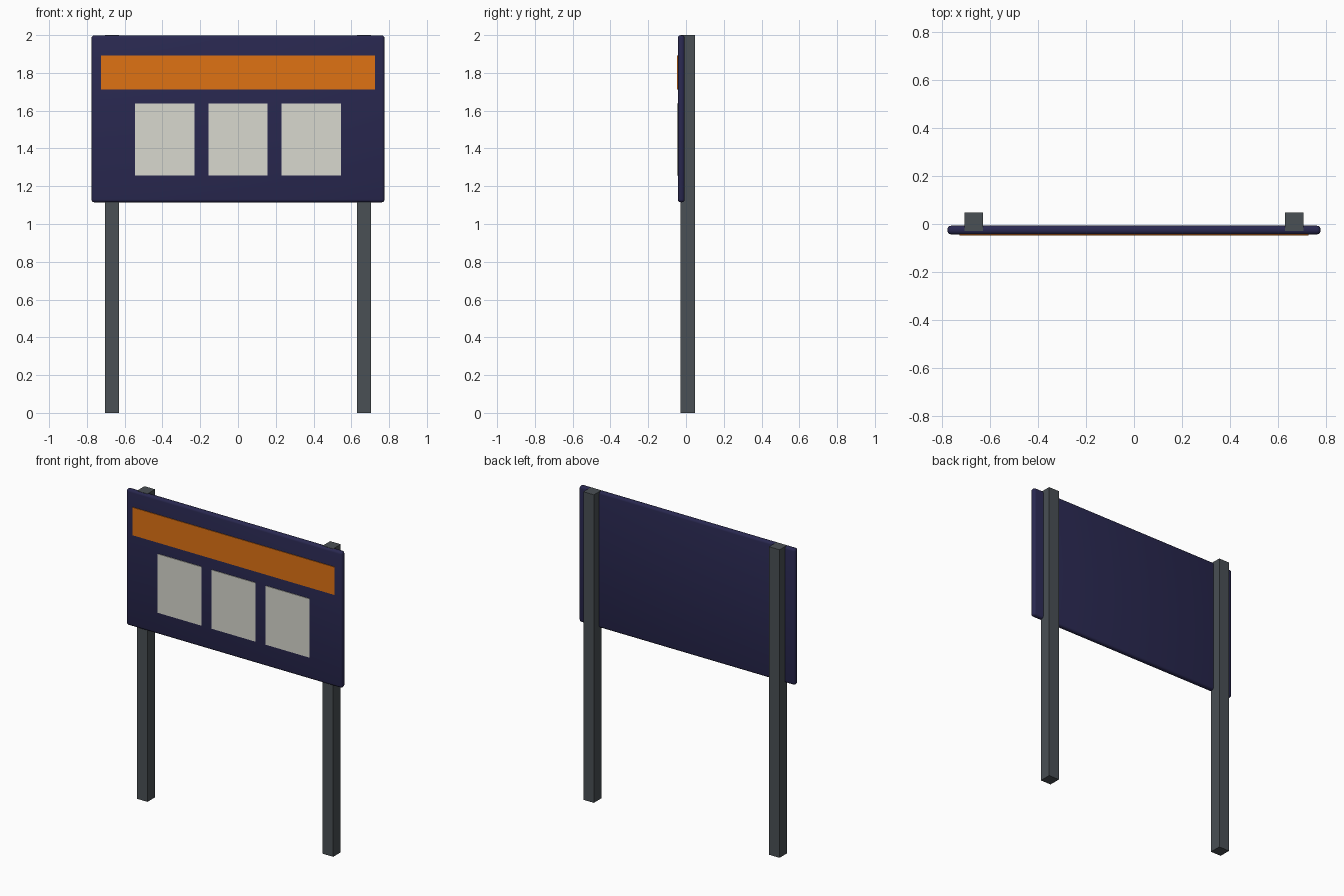
import bpy
import math

cube = bpy.data.objects.get("Cube")
if cube:
    bpy.data.objects.remove(cube, do_unlink=True)


def material(name, rgb):
    mat = bpy.data.materials.new(name)
    mat.use_nodes = True
    colour = (*rgb, 1.0)
    mat.diffuse_color = colour
    mat.node_tree.nodes["Principled BSDF"].inputs["Base Color"].default_value = colour
    return mat


def box(name, x, y, z, mat):
    """Box given by its (low, high) extents on each axis."""
    spans = (x, y, z)
    bpy.ops.mesh.primitive_cube_add(size=1, location=[(a + b) / 2 for a, b in spans])
    obj = bpy.context.object
    obj.name = name
    obj.scale = [b - a for a, b in spans]
    bpy.ops.object.transform_apply(location=False, rotation=False, scale=True)
    obj.data.materials.append(mat)
    return obj


navy = material("navy board", (0.022, 0.021, 0.08))
grey = material("dark grey metal", (0.068, 0.08, 0.09))
orange = material("orange header", (0.74, 0.17, 0.007))
paper = material("off white paper", (0.69, 0.69, 0.62))

# Board with rounded rim
board = box("board", (-0.776, 0.776), (-0.043, -0.007), (1.115, 1.999), navy)
bevel = board.modifiers.new("rounded rim", "BEVEL")
bevel.width = 0.015
bevel.segments = 3
bpy.ops.object.modifier_apply(modifier=bevel.name)
bpy.ops.object.shade_smooth_by_angle(angle=math.radians(50))

# Square posts behind the board
for side, cx in (("right", -0.667), ("left", 0.667)):
    box(side + "_post", (cx - 0.038, cx + 0.038), (-0.03, 0.047), (0, 2), grey)

# Header strip and three notices on the front
front = (-0.047, -0.04)
box("header_strip", (-0.725, 0.725), front, (1.712, 1.893), orange)
for label, cx in (("right", -0.388), ("middle", 0), ("left", 0.388)):
    box(label + "_notice", (cx - 0.157, cx + 0.157), front, (1.257, 1.639), paper)
